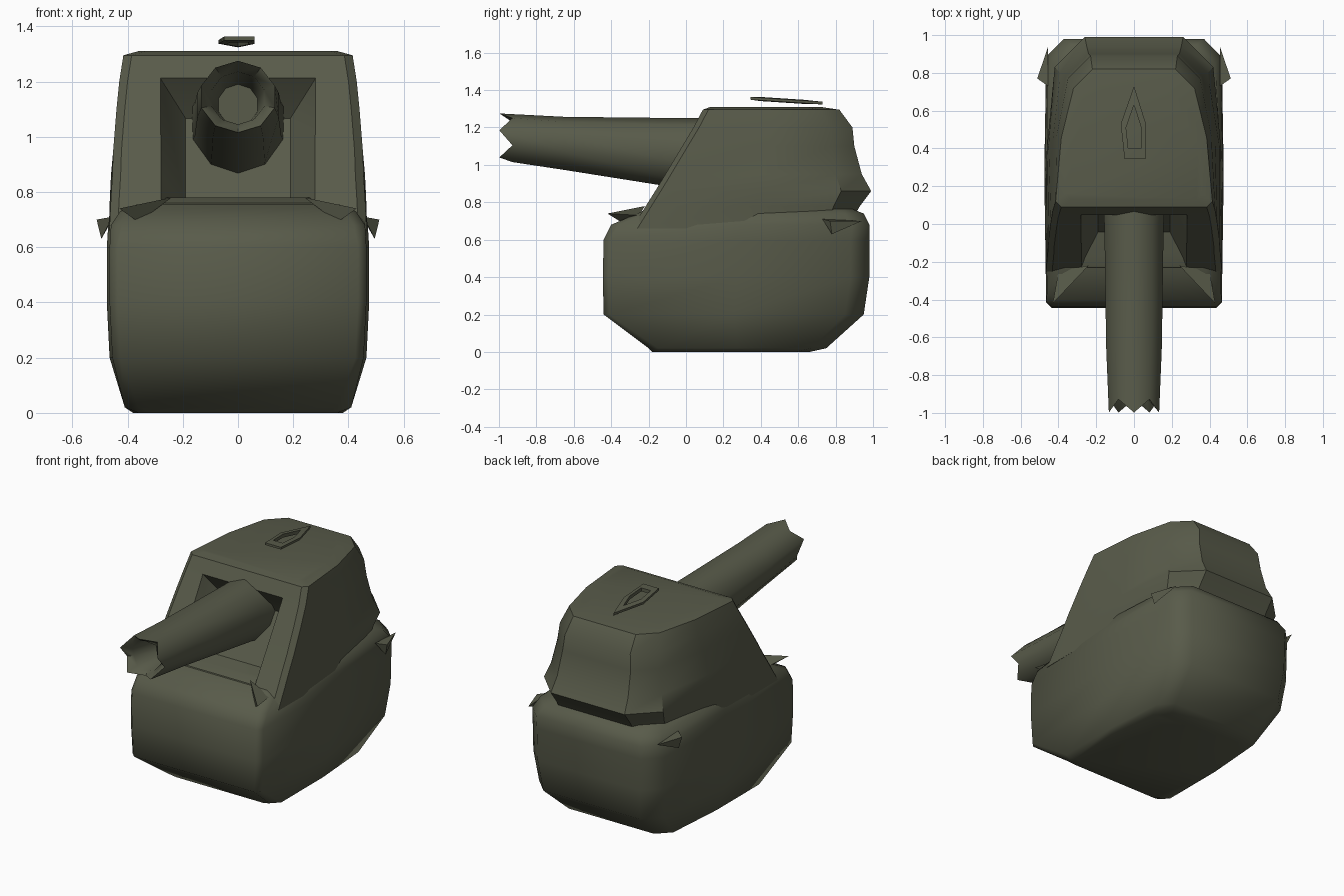
import bpy, bmesh, math
from mathutils import Vector

old = bpy.data.objects.get("Cube")
if old:
    bpy.data.objects.remove(old, do_unlink=True)

olive = bpy.data.materials.new("olive drab")
olive.use_nodes = True
COLOR = (0.098, 0.104, 0.068, 1)
olive.diffuse_color = COLOR
olive.node_tree.nodes["Principled BSDF"].inputs["Base Color"].default_value = COLOR


def make(name, verts, faces, angle=40):
    mesh = bpy.data.meshes.new(name)
    mesh.from_pydata([tuple(v) for v in verts], [], faces)
    bm = bmesh.new()
    bm.from_mesh(mesh)
    bmesh.ops.recalc_face_normals(bm, faces=bm.faces)
    bm.to_mesh(mesh)
    bm.free()
    mesh.materials.append(olive)
    ob = bpy.data.objects.new(name, mesh)
    bpy.context.collection.objects.link(ob)
    smooth(ob, angle)
    return ob


def smooth(ob, angle):
    bpy.ops.object.select_all(action="DESELECT")
    ob.select_set(True)
    bpy.context.view_layer.objects.active = ob
    bpy.ops.object.shade_smooth_by_angle(angle=math.radians(angle))


def loft(name, rings, angle=40):
    """Skin a list of equal-length rings and cap both ends."""
    n = len(rings[0])
    faces = [(r * n + i, r * n + (i + 1) % n, (r + 1) * n + (i + 1) % n, (r + 1) * n + i)
             for r in range(len(rings) - 1) for i in range(n)]
    last = (len(rings) - 1) * n
    faces += [tuple(range(n)), tuple(range(last, last + n))]
    return make(name, [v for ring in rings for v in ring], faces, angle)


def section(z, front, back, wf, wm, wb, cf, cb):
    """Chamfered horizontal outline: front, middle and back half widths."""
    half = [(wf - cf, front), (wf, front + cf), (wm, front * 0.5 + back * 0.5),
            (wb, back - cb), (wb - cb, back)]
    return [(x, y, z) for x, y in half] + [(-x, y, z) for x, y in reversed(half)]


# Hull: rounded tub
hull = loft("hull", [section(*s) for s in (
    (0.00, -0.18, 0.66, 0.36, 0.38, 0.34, 0.05, 0.08),
    (0.02, -0.20, 0.75, 0.41, 0.41, 0.38, 0.05, 0.08),
    (0.20, -0.44, 0.95, 0.455, 0.465, 0.44, 0.03, 0.10),
    (0.40, -0.445, 0.98, 0.465, 0.475, 0.46, 0.03, 0.10),
    (0.60, -0.44, 0.98, 0.465, 0.475, 0.465, 0.03, 0.10),
    (0.68, -0.40, 0.98, 0.46, 0.47, 0.46, 0.04, 0.09),
    (0.74, -0.26, 0.95, 0.42, 0.46, 0.43, 0.04, 0.10),
    (0.78, -0.18, 0.85, 0.38, 0.40, 0.36, 0.04, 0.10),
)], 50)

# Turret: sloped front, narrower bulging rear
turret = loft("turret", [section(*s) for s in (
    (0.66, -0.29, 0.86, 0.466, 0.468, 0.38, 0.03, 0.12),
    (0.78, -0.215, 0.93, 0.46, 0.464, 0.40, 0.03, 0.14),
    (0.86, -0.165, 0.99, 0.455, 0.46, 0.42, 0.03, 0.16),
    (0.95, -0.11, 0.94, 0.452, 0.452, 0.39, 0.03, 0.14),
    (1.10, -0.02, 0.90, 0.44, 0.43, 0.36, 0.03, 0.12),
    (1.20, 0.04, 0.89, 0.43, 0.41, 0.35, 0.03, 0.12),
    (1.295, 0.09, 0.82, 0.415, 0.385, 0.32, 0.03, 0.10),
    (1.31, 0.13, 0.72, 0.36, 0.34, 0.26, 0.03, 0.08),
)], 50)

# Gun recess cut into the sloped front; the cutter follows the slope
slope = Vector((0, 0.53, 0.85))
slope.normalize()
inward = Vector((0, slope.z, -slope.y))
centre = Vector((0, -0.09, 0.985))


def recess_ring(depth, w, h):
    c = centre + inward * depth
    return [c + Vector((sx * w, 0, 0)) + slope * (sz * h)
            for sx, sz in ((-1, -1), (1, -1), (1, 1), (-1, 1))]


cutter = loft("recess_cutter", [recess_ring(-0.06, 0.30, 0.285),
                                recess_ring(0.00, 0.28, 0.265),
                                recess_ring(0.15, 0.19, 0.19)])
cutter.hide_render = True
cutter.hide_viewport = False
cut = turret.modifiers.new("recess", "BOOLEAN")
cut.operation = "DIFFERENCE"
cut.solver = "EXACT"
cut.object = cutter
bpy.context.view_layer.objects.active = turret
bpy.ops.object.modifier_apply(modifier=cut.name)
bpy.data.objects.remove(cutter, do_unlink=True)
smooth(turret, 35)

# Barrel: tapered tube with a ragged muzzle and an open bore
SIDES = 10


def tube_ring(y, zc, rx, rz, jag=0):
    ring = []
    for i in range(SIDES):
        a = 2 * math.pi * (i + 0.5) / SIDES
        ring.append((rx * math.cos(a), y + (jag if i % 2 else 0), zc + rz * math.sin(a)))
    return ring


barrel = loft("gun_barrel", [
    tube_ring(0.22, 1.04, 0.18, 0.21),
    tube_ring(0.00, 1.06, 0.165, 0.19),
    tube_ring(-0.65, 1.115, 0.155, 0.142),
    tube_ring(-0.998, 1.145, 0.14, 0.13, 0.07),
    tube_ring(-0.93, 1.14, 0.10, 0.095, 0.02),
    tube_ring(-0.62, 1.115, 0.075, 0.075),
], 50)

# Hatch: floating pointed frame above the roof
outline = [(-0.05, 0.345), (0.06, 0.345), (0.06, 0.54), (0.0, 0.73), (-0.07, 0.53)]
mid = Vector((0, 0.48))


def frame_ring(scale, lift):
    pts = [mid + (Vector(p) - mid) * scale for p in outline]
    return [(p.x, p.y, 1.355 - (p.y - 0.34) * 0.065 + lift) for p in pts]


n = len(outline)
rings = [frame_ring(1, -0.006), frame_ring(1, 0.008), frame_ring(0.6, 0.012), frame_ring(0.6, -0.01)]
make("hatch_frame", sum(rings, []),
     [(r * n + i, r * n + (i + 1) % n, ((r + 1) % 4) * n + (i + 1) % n, ((r + 1) % 4) * n + i)
      for r in range(4) for i in range(n)], 30)

for side, label in ((1, "left"), (-1, "right")):
    # Side hooks on the rear of the hull
    make(label + "_hook", [(side * x, y, z) for x, y, z in (
        (0.455, 0.73, 0.71), (0.512, 0.77, 0.70), (0.455, 0.94, 0.70), (0.495, 0.78, 0.63))],
        [(0, 1, 2), (0, 1, 3), (1, 2, 3), (0, 2, 3)], 10)
    # Torn flaps on the front deck
    make(label + "_deck_flap", [(side * x, y, z) for x, y, z in (
        (0.43, -0.42, 0.74), (0.36, -0.34, 0.69), (0.24, -0.22, 0.78), (0.40, -0.25, 0.73))],
        [(0, 1, 2), (0, 2, 3), (0, 1, 3), (1, 2, 3)], 10)
